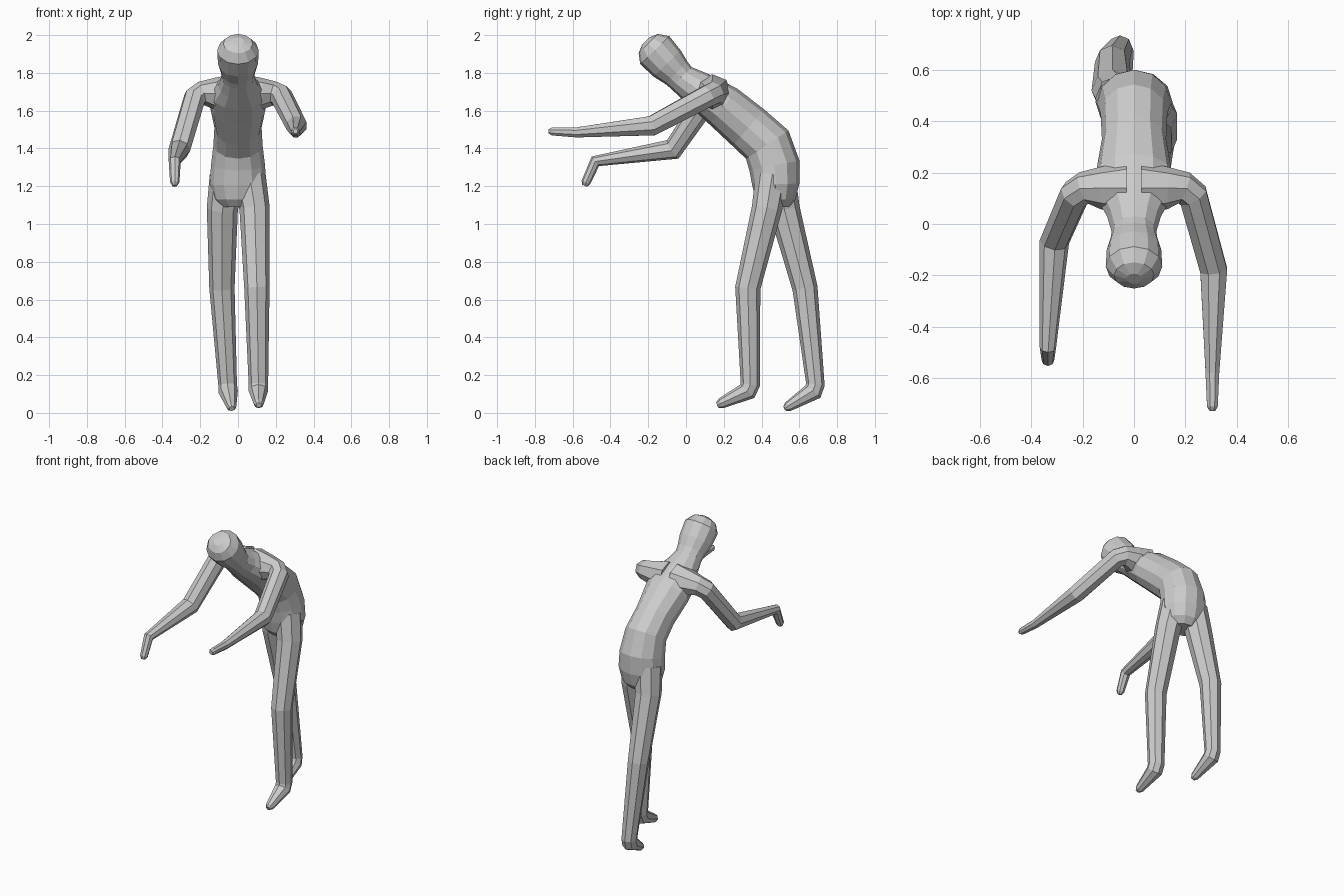
import bpy, bmesh, math
from mathutils import Vector

if "Cube" in bpy.data.objects:
    bpy.data.objects.remove(bpy.data.objects["Cube"])


def loft(name, rings, sides, ref):
    """Skin a closed tube through rings of (x, y, z, half_width, half_depth)."""
    pts = [Vector(r[:3]) for r in rings]
    n = len(pts)
    tangents = []
    for i in range(n):
        a = (pts[i] - pts[i - 1]).normalized() if i else Vector()
        b = (pts[i + 1] - pts[i]).normalized() if i < n - 1 else Vector()
        tangents.append((a + b).normalized())
    bm = bmesh.new()
    u = Vector(ref)
    u = (u - tangents[0] * u.dot(tangents[0])).normalized()
    loops = []
    for i, (p, t, r) in enumerate(zip(pts, tangents, rings)):
        if i:
            u = tangents[i - 1].rotation_difference(t) @ u
        v = t.cross(u)
        ring = []
        for k in range(sides):
            a = 2 * math.pi * k / sides
            ring.append(bm.verts.new(p + u * math.cos(a) * r[3] + v * math.sin(a) * r[4]))
        loops.append(ring)
    for a, b in zip(loops, loops[1:]):
        for k in range(sides):
            j = (k + 1) % sides
            bm.faces.new((a[k], a[j], b[j], b[k]))
    bm.faces.new(loops[0][::-1])
    bm.faces.new(loops[-1])
    bmesh.ops.recalc_face_normals(bm, faces=bm.faces)
    mesh = bpy.data.meshes.new(name)
    bm.to_mesh(mesh)
    bm.free()
    obj = bpy.data.objects.new(name, mesh)
    bpy.context.collection.objects.link(obj)
    return obj


def limb(name, joints, ref):
    """Round limb from (x, y, z, radius) joints, with a rounded tip."""
    rings = [(x, y, z, r * 1.03, r * 1.03) for x, y, z, r in joints]
    end = Vector(joints[-1][:3])
    d = (end - Vector(joints[-2][:3])).normalized()
    r = joints[-1][3]
    tip = end + d * r * 0.8
    rings.append((*tip, r * 0.55, r * 0.55))
    return loft(name, rings, 8, ref)


def spine(name, rows):
    return loft(name, [(0, *r) for r in rows], 12, (1, 0, 0))


# bent torso, from pelvis to neck
spine("torso", [
    (.475, 1.09, .09, .07), (.475, 1.13, .13, .105), (.475, 1.21, .15, .125),
    (.468, 1.31, .143, .135), (.43, 1.42, .13, .135), (.33, 1.51, .125, .128),
    (.20, 1.62, .148, .12), (.10, 1.69, .145, .105), (.03, 1.735, .105, .09),
    (-.03, 1.775, .087, .077), (-.06, 1.805, .09, .08)])

# head leaning forward
spine("head", [
    (-.01, 1.765, .085, .073), (-.05, 1.80, .09, .083), (-.10, 1.85, .106, .1),
    (-.165, 1.92, .11, .107), (-.20, 1.955, .078, .072), (-.213, 1.968, .03, .028)])

# shoulders and arms
limb("arm_right_side", [
    (.03, .14, 1.69, .10), (.13, .14, 1.69, .08), (.195, .14, 1.69, .062),
    (.23, .11, 1.675, .06), (.31, -.18, 1.52, .055),
    (.305, -.58, 1.485, .028), (.305, -.71, 1.49, .022)], (0, 0, 1))
limb("arm_left_side", [
    (-.03, .14, 1.69, .10), (-.13, .14, 1.69, .08), (-.195, .14, 1.69, .062),
    (-.23, .115, 1.665, .06), (-.31, -.07, 1.395, .056),
    (-.335, -.48, 1.332, .031), (-.335, -.53, 1.22, .024)], (0, 0, 1))

# legs and feet
limb("leg_forward", [
    (.06, .455, 1.25, .085), (.088, .428, 1.08, .078), (.10, .327, .66, .065),
    (.108, .34, .15, .05), (.108, .325, .115, .05), (.11, .185, .05, .027)], (1, 0, 0))
limb("leg_rear", [
    (-.06, .49, 1.25, .088), (-.083, .52, 1.08, .08), (-.085, .63, .66, .065),
    (-.055, .685, .15, .048), (-.052, .672, .112, .05), (-.035, .54, .033, .026)], (1, 0, 0))
